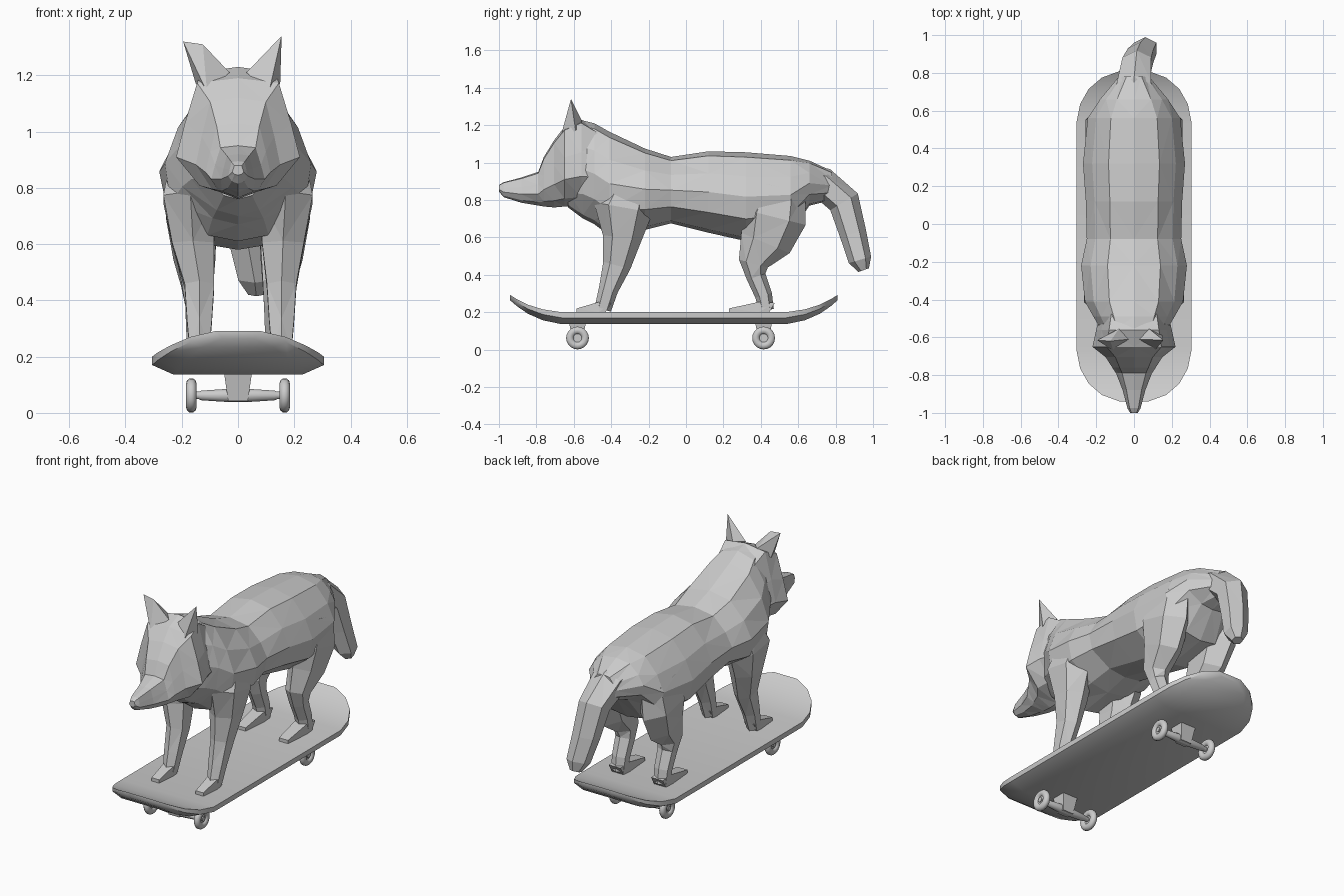
import bpy, bmesh, math
from mathutils import Vector

cube = bpy.data.objects.get("Cube")
if cube:
    bpy.data.objects.remove(cube, do_unlink=True)

# One plain grey for the whole sculpture
grey = bpy.data.materials.new("plain_grey")
grey.use_nodes = True
colour = (0.6, 0.6, 0.6, 1)
grey.diffuse_color = colour
grey.node_tree.nodes["Principled BSDF"].inputs["Base Color"].default_value = colour


def finish(name, bm, triangles=True):
    bmesh.ops.recalc_face_normals(bm, faces=bm.faces)
    if triangles:
        bmesh.ops.triangulate(bm, faces=[f for f in bm.faces if len(f.verts) == 4])
    mesh = bpy.data.meshes.new(name)
    bm.to_mesh(mesh)
    bm.free()
    mesh.materials.append(grey)
    obj = bpy.data.objects.new(name, mesh)
    bpy.context.collection.objects.link(obj)
    return obj


def smooth(obj):
    for face in obj.data.polygons:
        face.use_smooth = True
    obj.data.set_sharp_from_angle(angle=math.radians(40))


def skin(name, rings, triangles=True):
    """Join equal-length rings of points and cap both ends."""
    bm = bmesh.new()
    loops = [[bm.verts.new(p) for p in ring] for ring in rings]
    count = len(loops[0])
    for a, b in zip(loops, loops[1:]):
        for i in range(count):
            j = (i + 1) % count
            bm.faces.new((a[i], a[j], b[j], b[i]))
    bm.faces.new(loops[0])
    bm.faces.new(loops[-1])
    return finish(name, bm, triangles)


def trunk(name, rows, section):
    """Rows are (y, top, bottom, half width); section is a half outline."""
    rings = []
    for y, top, bottom, w in rows:
        half = [(w * u, y, bottom + (top - bottom) * v) for u, v in section]
        rings.append(half + [(-x, y, z) for x, y, z in half[-2:0:-1]])
    return skin(name, rings)


def limb(name, path, sides=6, side=1):
    """Path rows are (x, y, z, half width, half depth), bending in y-z."""
    pts = [Vector((side * x, y, z)) for x, y, z, _, _ in path]
    rings = []
    for i, row in enumerate(path):
        along = pts[min(i + 1, len(pts) - 1)] - pts[max(i - 1, 0)]
        along.x = 0
        depth = along.normalized().cross(Vector((1, 0, 0)))
        ring = []
        for k in range(sides):
            a = math.tau * (k + 0.5) / sides
            ring.append(pts[i] + Vector((row[3] * math.cos(a), 0, 0)) * 1.1
                        + depth * row[4] * math.sin(a))
        rings.append(ring)
    return skin(name, rings)


def hull(name, points):
    bm = bmesh.new()
    for p in points:
        bm.verts.new(p)
    bmesh.ops.convex_hull(bm, input=bm.verts)
    return finish(name, bm)


# Torso with shoulders, belly and rump
trunk("torso", [
    (-.63, 1.08, .76, .12), (-.55, 1.225, .70, .18), (-.49, 1.21, .67, .215),
    (-.41, 1.165, .61, .26), (-.22, 1.075, .64, .28), (-.08, 1.03, .675, .25),
    (.12, 1.06, .625, .255), (.32, 1.055, .58, .27), (.56, 1.035, .62, .245),
    (.66, 1.01, .77, .18), (.78, .955, .8, .08),
], [(0, 1), (.5, .945), (.82, .73), (1, .5), (.92, .25), (.42, .04), (0, 0)])

# Head with flared cheeks and a pointed snout
trunk("head", [
    (-1.0, .88, .845, .02), (-.975, .895, .815, .035), (-.88, .92, .785, .06),
    (-.79, .95, .77, .095), (-.76, 1.03, .765, .115), (-.705, 1.12, .76, .15),
    (-.65, 1.19, .765, .22), (-.56, 1.23, .77, .2), (-.42, 1.14, .8, .17),
], [(0, 1), (.66, .96), (.86, .62), (1, .34), (.62, .1), (0, 0)])

# Ears, the right one folded to a blunt tip
for label, side, tips in (
        ("left", 1, [(.155, -.615, 1.34)]),
        ("right", -1, [(.195, -.615, 1.32), (.125, -.62, 1.31)])):
    base = [(.03, -.61, 1.21), (.15, -.59, 1.17), (.11, -.67, 1.14), (.08, -.555, 1.22)]
    hull(label + "_ear", [(side * x, y, z) for x, y, z in base + tips])

# Legs and paws, the right front foot placed a little further in
for label, side, foot in (("left", 1, .155), ("right", -1, .137)):
    limb(label + "_front_leg", [
        (.165, -.29, .88, .08, .13), (.17, -.335, .76, .1, .16),
        (.16, -.34, .6, .078, .105), (foot, -.37, .45, .055, .075),
        (foot, -.415, .32, .046, .052), (foot, -.445, .215, .036, .045),
    ], side=side)
    limb(label + "_hind_leg", [
        (.15, .5, .87, .085, .14), (.165, .465, .71, .095, .18),
        (.155, .425, .57, .078, .14), (.145, .36, .46, .06, .08),
        (.14, .375, .39, .05, .052), (.14, .415, .29, .046, .046),
        (.14, .43, .21, .042, .04),
    ], side=side)
    for part, x, w, heel, toe in (("front", foot, .036, -.4, -.585),
                                  ("hind", .14, .043, .475, .23)):
        bend = toe + (heel - toe) * .65
        hull(f"{label}_{part}_paw", [
            (side * x + s * w * spread, y, z) for s in (-1, 1) for spread, y, z in (
                (.9, heel, .25), (.9, heel - .03, .2), (.9, bend, .255),
                (1, bend, .2), (.7, toe, .2), (.7, toe, .22))])

# Drooping tail, swung to one side
limb("tail", [
    (0, .62, .91, .11, .085), (0, .73, .89, .095, .085), (.015, .845, .79, .08, .086),
    (.035, .893, .62, .072, .072), (.06, .93, .48, .062, .062), (.065, .95, .425, .03, .03),
])

# Skateboard deck with both ends bent up
MIDDLE = -.065
ends = [(.60, .305, 0), (.70, .285, .015), (.78, .24, .04), (.84, .17, .07), (.875, .075, .092)]
rows = [(-d, w, r) for d, w, r in reversed(ends)] + ends
deck_rings = []
for d, w, rise in rows:
    thick = 1 - rise * 6
    outline = [(w, .2), (w, .2 - .03 * thick), (w * .75, .2 - .064 * thick)]
    half = [(x, d + MIDDLE, z + rise) for x, z in outline]
    deck_rings.append(half + [(-x, y, z) for x, y, z in reversed(half)])
smooth(skin("deck", deck_rings, triangles=False))


def lathe(name, x, y, z, profile, steps=20, closed=False):
    """Spin (offset along x, radius) points around an axle."""
    rings = [[(x + dx, y + r * math.cos(math.tau * k / steps),
               z + r * math.sin(math.tau * k / steps)) for k in range(steps)]
             for dx, r in profile]
    if not closed:
        return skin(name, rings, triangles=False)
    bm = bmesh.new()
    loops = [[bm.verts.new(p) for p in ring] for ring in rings]
    for a, b in zip(loops, loops[1:] + loops[:1]):
        for k in range(steps):
            j = (k + 1) % steps
            bm.faces.new((a[k], a[j], b[j], b[k]))
    return finish(name, bm, False)


# Trucks, axles and rounded wheels
AXLE = .062
for label, y in (("front", -.58), ("rear", .415)):
    hull(label + "_truck", [
        (sx * w, y + sy * d, z) for sx in (-1, 1) for sy in (-1, 1)
        for w, d, z in ((.05, .045, .145), (.045, .035, .12), (.035, .025, .042))])
    smooth(lathe(label + "_axle", 0, y, AXLE,
                 [(-.18, .014), (-.14, .014), (-.13, .018), (-.03, .025),
                  (.03, .025), (.13, .018), (.14, .014), (.18, .014)], steps=10))
    for name, side in (("left", 1), ("right", -1)):
        tyre = [(.019 * math.cos(a), .041 + .021 * math.sin(a))
                for a in (math.tau * i / 10 for i in range(10))]
        smooth(lathe(f"{label}_{name}_wheel", side * .166, y, AXLE, tyre, closed=True))
        lathe(f"{label}_{name}_hub", side * .166, y, AXLE, [(-.008, .025), (.008, .025)])
